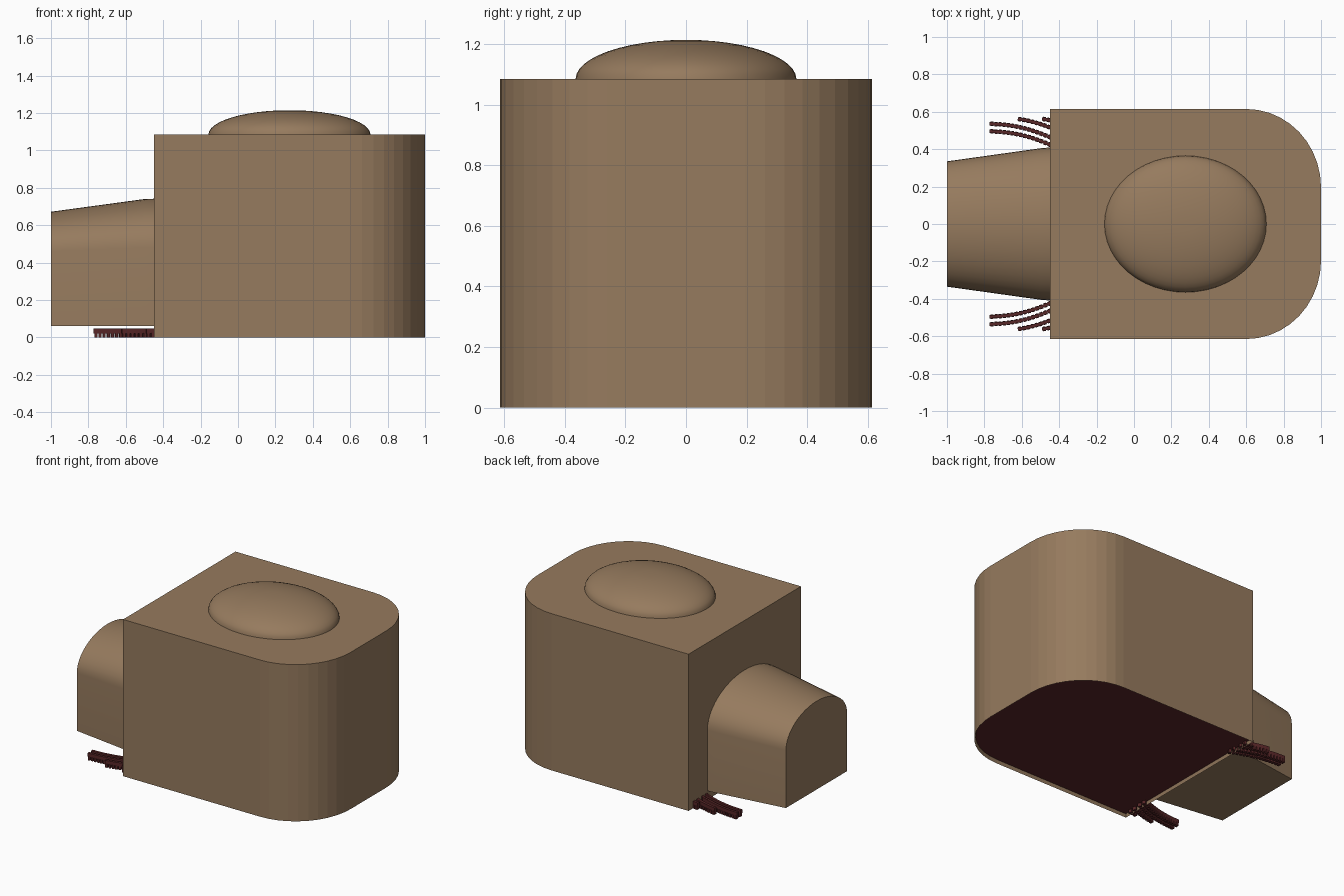
import bpy, bmesh, math
from mathutils import Matrix

if "Cube" in bpy.data.objects:
    bpy.data.objects.remove(bpy.data.objects["Cube"])


def material(name, rgb):
    m = bpy.data.materials.new(name)
    m.diffuse_color = (*rgb, 1)
    m.use_nodes = True
    m.node_tree.nodes["Principled BSDF"].inputs["Base Color"].default_value = m.diffuse_color
    return m


brown = material("clay brown", (0.305, 0.197, 0.112))
maroon = material("dark maroon", (0.095, 0.019, 0.020))


def finish(name, bm, mats, smooth=None):
    bmesh.ops.recalc_face_normals(bm, faces=bm.faces)
    me = bpy.data.meshes.new(name)
    bm.to_mesh(me)
    bm.free()
    for m in mats:
        me.materials.append(m)
    ob = bpy.data.objects.new(name, me)
    bpy.context.collection.objects.link(ob)
    if smooth:
        bpy.ops.object.select_all(action='DESELECT')
        ob.select_set(True)
        bpy.context.view_layer.objects.active = ob
        bpy.ops.object.shade_smooth_by_angle(angle=math.radians(smooth))
    return ob


def loft(bm, rings):
    """Skin matching closed rings and cap both ends."""
    loops = [[bm.verts.new(p) for p in r] for r in rings]
    n = len(loops[0])
    for a, b in zip(loops, loops[1:]):
        for i in range(n):
            j = (i + 1) % n
            bm.faces.new((a[i], a[j], b[j], b[i]))
    return bm.faces.new(loops[0]), bm.faces.new(loops[-1])


# Main block: square left end, two rounded corners on the right
W, RX, RY, N = 0.615, 0.40, 0.42, 10
quarter = [(1 - RX + RX * math.sin(t), W - RY + RY * math.cos(t))
           for t in (math.pi / 2 * i / N for i in range(N + 1))]
outline = [(-0.45, W)] + quarter + [(x, -y) for x, y in reversed(quarter)] + [(-0.45, -W)]
bm = bmesh.new()
base, _ = loft(bm, [[(x, y, z) for x, y in outline] for z in (0, 1.085)])
bmesh.ops.recalc_face_normals(bm, faces=bm.faces)
# recessed maroon floor under the block
bmesh.ops.inset_region(bm, faces=[base], thickness=0.008)
bmesh.ops.translate(bm, verts=base.verts, vec=(0, 0, 0.022))
base.material_index = 1
finish("main_block", bm, [brown, maroon])

# Low oval dome on the roof
bm = bmesh.new()
rings = []
for k in range(12):
    a = math.pi / 2 * k / 12
    rings.append([(0.275 + 0.433 * math.cos(a) * math.cos(t),
                   0.365 * math.cos(a) * math.sin(t),
                   1.085 + 0.13 * math.sin(a))
                  for t in (2 * math.pi * i / 48 for i in range(48))])
loft(bm, rings)
finish("roof_dome", bm, [brown], 40)


# Tapered arched entrance on the left
def arch(x, half, spring, top, bottom=0.06):
    pts = [(x, -half, bottom)]
    for i in range(25):
        t = math.pi * i / 24
        pts.append((x, -half * math.cos(t), spring + (top - spring) * math.sin(t)))
    return pts + [(x, half, bottom)]


bm = bmesh.new()
loft(bm, [arch(-1, 0.335, 0.46, 0.672), arch(-0.5, 0.405, 0.48, 0.74),
          arch(-0.44, 0.41, 0.48, 0.742)])
finish("entrance", bm, [brown], 35)

# Curved rows of small treads either side of the entrance
ROWS = [(-0.77, 0.535), (-0.77, 0.495), (-0.62, 0.562), (-0.49, 0.562)]
STEP, R = 0.022, 0.72
bm = bmesh.new()


def box(x, y, z, size, angle):
    mat = Matrix.Translation((x, y, z)) @ Matrix.Rotation(angle, 4, 'Z') @ Matrix.Diagonal((*size, 1))
    bmesh.ops.create_cube(bm, size=1, matrix=mat)


for side in (1, -1):
    for x0, y0 in ROWS:
        lean = 0.15 if x0 > -0.7 else 0
        x = x0 + 0.01
        while x < -0.42:
            a = (x - x0) / R + lean
            y = y0 - (x - x0) ** 2 / (2 * R) - lean * (x - x0)
            box(x, side * y, 0.035, (STEP * 1.05, 0.018, 0.026), -side * a)
            box(x, side * y, 0.012, (STEP * 0.7, 0.024, 0.024), -side * a)
            x += STEP
finish("tread_rows", bm, [maroon])
